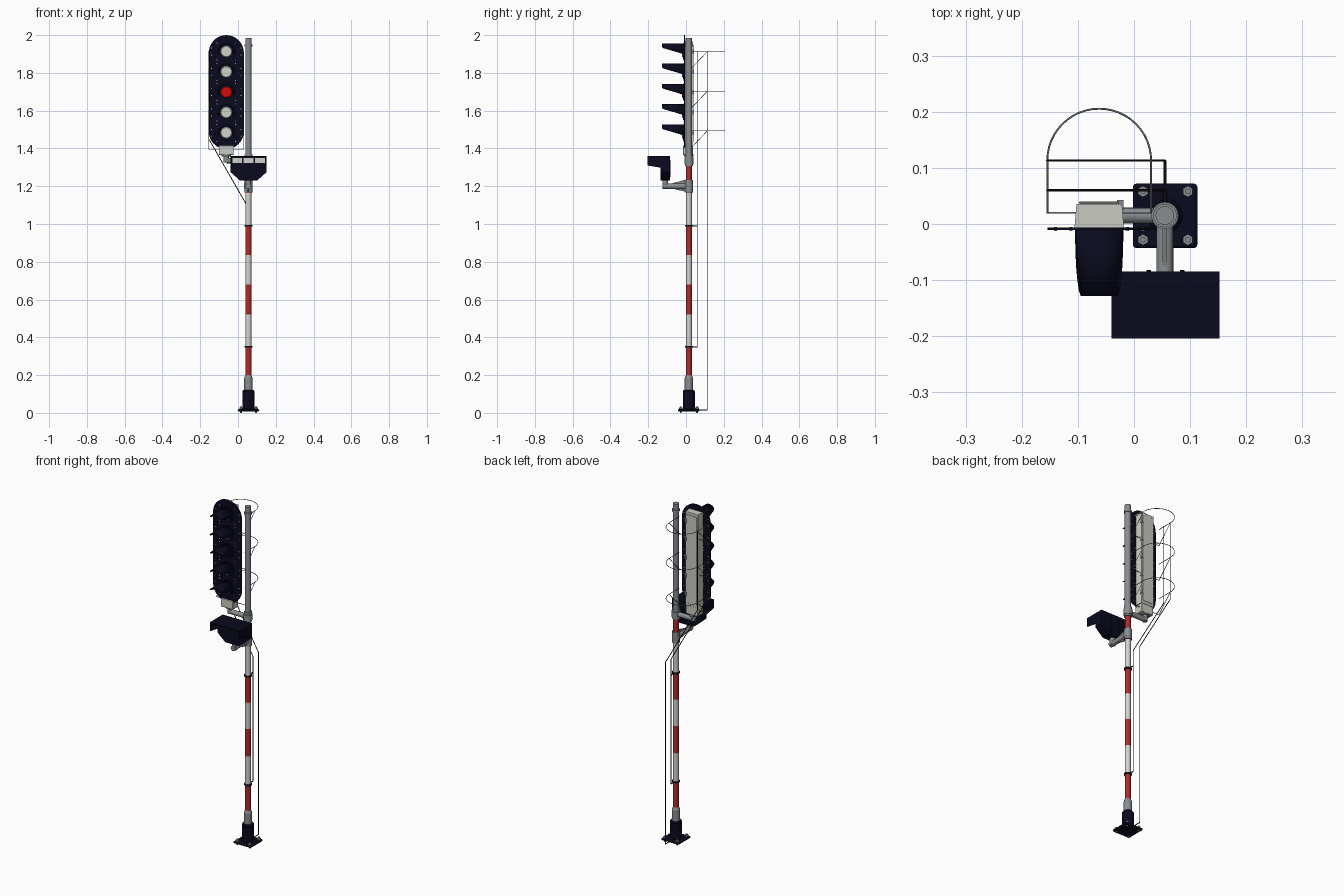
import bpy, bmesh, math
from mathutils import Vector

old = bpy.data.objects.get("Cube")
if old:
    bpy.data.objects.remove(old, do_unlink=True)


def material(name, *rgb):
    m = bpy.data.materials.new(name)
    m.use_nodes = True
    m.diffuse_color = (*rgb, 1)
    m.node_tree.nodes["Principled BSDF"].inputs["Base Color"].default_value = (*rgb, 1)
    return m


NAVY = material("dark navy", 0.003, 0.003, 0.013)
STEEL = material("steel grey", 0.25, 0.27, 0.28)
CASE = material("pale grey", 0.6, 0.6, 0.55)
WHITE = material("band white", 0.65, 0.65, 0.62)
RED = material("band red", 0.42, 0.025, 0.025)
LENS = material("lens white", 0.65, 0.65, 0.6)
LIT = material("lens red", 0.65, 0.003, 0.003)
BLACK = material("rail black", 0.006, 0.006, 0.008)

made = []


def finish(name, bm, mat):
    bmesh.ops.recalc_face_normals(bm, faces=bm.faces)
    me = bpy.data.meshes.new(name)
    bm.to_mesh(me)
    bm.free()
    me.materials.append(mat)
    ob = bpy.data.objects.new(name, me)
    bpy.context.collection.objects.link(ob)
    made.append(ob)
    return ob


def cyl(name, a, b, r, mat, r2=None, seg=20):
    a, b = Vector(a), Vector(b)
    bm = bmesh.new()
    bmesh.ops.create_cone(bm, cap_ends=True, segments=seg, radius1=r,
                          radius2=r if r2 is None else r2, depth=(b - a).length)
    ob = finish(name, bm, mat)
    turn = (b - a).to_track_quat("Z", "Y").to_matrix().to_4x4()
    ob.data.transform(turn)
    ob.location = (a + b) / 2
    return ob


def box(name, lo, hi, mat, bevel=0):
    bm = bmesh.new()
    bmesh.ops.create_cube(bm, size=1)
    for v in bm.verts:
        v.co = [lo[i] + (v.co[i] + 0.5) * (hi[i] - lo[i]) for i in range(3)]
    ob = finish(name, bm, mat)
    if bevel:
        mod = ob.modifiers.new("soft edges", "BEVEL")
        mod.width = bevel
        mod.segments = 2
    return ob


def prism(name, outline, start, end, mat, axis="y"):
    """Extrude a (u, z) outline along x or y."""
    bm = bmesh.new()
    place = (lambda u, z: (u, start, z)) if axis == "y" else (lambda u, z: (start, u, z))
    face = bm.faces.new([bm.verts.new(place(u, z)) for u, z in outline])
    side = bmesh.ops.extrude_face_region(bm, geom=[face])["geom"]
    step = Vector((0, end - start, 0) if axis == "y" else (end - start, 0, 0))
    bmesh.ops.translate(bm, vec=step, verts=[g for g in side if isinstance(g, bmesh.types.BMVert)])
    return finish(name, bm, mat)


def rod(name, points, r, mat):
    cu = bpy.data.curves.new(name, "CURVE")
    cu.dimensions = "3D"
    cu.bevel_depth = r
    cu.bevel_resolution = 1
    cu.use_fill_caps = True
    sp = cu.splines.new("POLY")
    sp.points.add(len(points) - 1)
    for p, co in zip(sp.points, points):
        p.co = (*co, 1)
    cu.materials.append(mat)
    bpy.context.collection.objects.link(bpy.data.objects.new(name, cu))


PX, PY = 0.055, 0.015          # pole axis
HX = -0.062                    # signal head axis


def ring(name, z0, z1, r, mat, r2=None):
    return cyl(name, (PX, PY, z0), (PX, PY, z1), r, mat, r2, 24)


# Base plate, bolts and socket
box("base_plate", (-0.002, -0.043, 0.008), (0.113, 0.072, 0.02), NAVY, 0.006)
for sx in (-1, 1):
    for sy in (-1, 1):
        x, y = PX + 0.001 + sx * 0.04, PY + sy * 0.043
        cyl("anchor_bolt", (x, y, 0), (x, y, 0.034), 0.005, STEEL, seg=10)
        cyl("anchor_nut", (x, y, 0.02), (x, y, 0.028), 0.01, STEEL, seg=6)
ring("base_socket", 0.02, 0.115, 0.032, NAVY)
ring("base_socket_rim", 0.115, 0.122, 0.032, NAVY, 0.027)
ring("pole_sleeve", 0.12, 0.185, 0.022, STEEL)
ring("pole_sleeve_taper", 0.185, 0.2, 0.022, STEEL, 0.016)

# Banded pole
levels = [0.195, 0.35, 0.52, 0.68, 0.835, 0.99, 1.165, 1.32]
for i, (low, high) in enumerate(zip(levels, levels[1:])):
    ring("pole_band", low, high, 0.016, WHITE if i % 2 else RED)
ring("pole_top", 1.32, 1.985, 0.0165, STEEL)
for z, h, mat in ((0.35, 0.008, BLACK), (0.99, 0.008, BLACK), (1.175, 0.014, STEEL),
                  (1.225, 0.014, STEEL), (1.315, 0.014, STEEL), (1.36, 0.014, STEEL),
                  (1.945, 0.012, STEEL)):
    ring("pole_collar", z - h / 2, z + h / 2, 0.021, mat)

# Signal head: oval backboard and rear housing
R, TOP, LOW = 0.0925, 1.9075, 1.489
oval = [(HX + R * math.cos(a), (TOP if i <= 16 else LOW) + R * math.sin(a))
        for i in range(34) for a in [math.pi * (i if i <= 16 else i - 1) / 16]]
prism("backboard", oval, -0.011, -0.006, NAVY)
housing = box("rear_housing", (HX - 0.044, -0.006, 1.415), (HX + 0.044, 0.036, 1.965), CASE)
for v in housing.data.vertices:
    if v.co.y > 0:
        v.co.x = HX + (v.co.x - HX) * 0.92
box("rear_door", (HX - 0.036, 0.036, 1.43), (HX + 0.036, 0.04, 1.95), CASE, 0.002)
box("terminal_box", (HX - 0.039, -0.016, 1.365), (HX + 0.039, 0.036, 1.415), CASE, 0.003)

# Lamps with cutaway hoods, screws and door latches
HOOD = 0.042
for i in range(5):
    z = 1.913 - i * 0.1075
    cyl("lamp_ring", (HX, -0.011, z), (HX, -0.016, z), 0.041, NAVY, seg=28)
    cyl("lamp_lens", (HX, -0.016, z), (HX, -0.021, z), 0.031, LIT if i == 2 else LENS, 0.027, 28)
    bm = bmesh.new()
    rows = []
    for k in range(25):
        a = math.radians(-20 + 220 * k / 24)
        h = HOOD * math.sin(a)
        reach = min(1, max(0.03, (h + 0.015) / 0.036))
        rows.append([bm.verts.new((HX + HOOD * math.cos(a) * s, y, z + h))
                     for y, s in ((-0.008, 1), (-0.008 - 0.12 * reach, 1 - 0.08 * reach))])
    for p, q in zip(rows, rows[1:]):
        bm.faces.new((p[0], p[1], q[1], q[0]))
    hood = finish("lamp_hood", bm, NAVY)
    mod = hood.modifiers.new("sheet", "SOLIDIFY")
    mod.thickness = 0.003
    mod.offset = 0
    for s in (-1, 1):
        for dz, dx in ((0.045, 0.05), (-0.045, 0.05), (0.018, 0.078), (-0.018, 0.078)):
            x = HX + s * dx
            cyl("board_screw", (x, -0.005, z + dz), (x, -0.0125, z + dz), 0.0028, CASE, seg=8)
    box("door_latch", (HX + 0.032, 0.025, z - 0.012), (HX + 0.043, 0.043, z + 0.012), STEEL)

# Head mounting pipe
cyl("head_arm", (HX, PY, 1.335), (PX, PY, 1.335), 0.014, STEEL)
cyl("head_post", (HX, PY, 1.325), (HX, PY, 1.37), 0.015, STEEL)
cyl("head_flange", (HX, PY, 1.357), (HX, PY, 1.367), 0.025, STEEL)
ring("head_clamp", 1.318, 1.352, 0.024, STEEL)

# Route indicator: tapered case, open hood and windows
MX = 0.056
case = [(MX + s * w, z) for s, pts in
        ((1, ((0.096, 1.36), (0.096, 1.275), (0.045, 1.23))),
         (-1, ((0.045, 1.23), (0.096, 1.275), (0.096, 1.36)))) for w, z in pts]
prism("indicator_case", case, -0.135, -0.085, NAVY)
box("indicator_hood_top", (MX - 0.096, -0.204, 1.354), (MX + 0.096, -0.085, 1.36), NAVY)
cheek = [(-0.204, 1.36), (-0.204, 1.31), (-0.135, 1.298), (-0.13, 1.36)]
for s in (-1, 1):
    prism("indicator_hood_side", cheek, MX + s * 0.096, MX + s * 0.091, NAVY, "x")
    box("indicator_lug", (MX + s * 0.03 - 0.004, -0.088, 1.25),
        (MX + s * 0.03 + 0.004, -0.082, 1.34), NAVY)
for k in (-1, 0, 1):
    x = MX + k * 0.06
    box("indicator_window", (x - 0.026, -0.139, 1.324), (x + 0.026, -0.134, 1.35), LENS)

# Indicator bracket
cyl("indicator_arm", (PX, PY, 1.2), (PX, -0.125, 1.2), 0.015, STEEL)
cyl("indicator_post", (PX, -0.11, 1.19), (PX, -0.11, 1.235), 0.015, STEEL)
prism("indicator_gusset", [(0, 1.17), (0, 1.235), (-0.075, 1.215), (-0.075, 1.188)],
      PX - 0.004, PX + 0.004, STEEL, "x")
ring("indicator_clamp", 1.182, 1.218, 0.022, STEEL)

# Bent climbing rails and their stand-offs
for y, foot in ((0.06, 0.35), (0.113, 0.016)):
    rod("bent_rail", [(PX, y, foot), (PX, y, 1.085), (HX - R, y, 1.45), (HX - R, y, 1.915)],
        0.0023, BLACK)
rod("rail_foot", [(PX, 0.113, 0.016), (PX, 0.06, 0.016)], 0.0025, BLACK)
for z in (0.35, 0.99):
    rod("rail_standoff", [(PX, PY, z), (PX, 0.06, z)], 0.003, BLACK)

# Safety hoops with struts behind the head
for z in (1.913, 1.703, 1.493):
    arc = [(HX + R * math.cos(math.pi * k / 24), 0.113 + R * math.sin(math.pi * k / 24), z)
           for k in range(25)]
    rod("safety_hoop", [(HX + R, 0.02, z)] + arc + [(HX - R, 0.02, z)], 0.0017, STEEL)
    rod("hoop_bar", [(HX - R, 0.02, z - 0.098), (HX + R, 0.02, z - 0.098)], 0.0017, STEEL)
    for s in (-1, 1):
        rod("hoop_strut", [(HX + s * R, 0.02, z - 0.098), (HX + s * R, 0.113, z)], 0.0017, STEEL)

# Smooth round parts, keep edges crisp
bpy.ops.object.select_all(action="DESELECT")
for ob in made:
    ob.select_set(True)
bpy.context.view_layer.objects.active = made[0]
bpy.ops.object.shade_smooth_by_angle(angle=math.radians(35))
